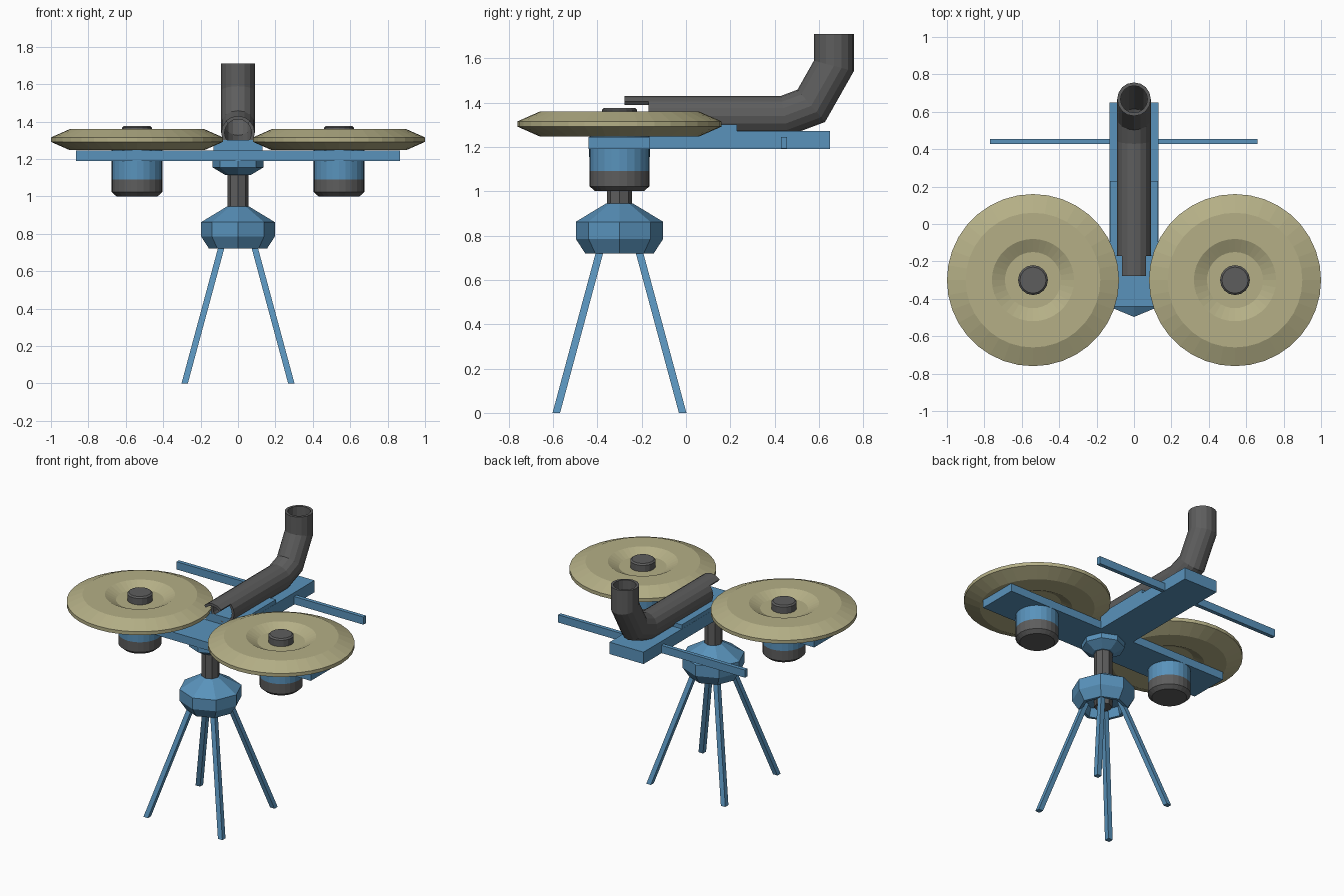
import bpy, bmesh, math
from mathutils import Vector

if "Cube" in bpy.data.objects:
    bpy.data.objects.remove(bpy.data.objects["Cube"])


def material(name, rgb):
    m = bpy.data.materials.new(name)
    m.diffuse_color = (*rgb, 1)
    m.use_nodes = True
    m.node_tree.nodes["Principled BSDF"].inputs["Base Color"].default_value = m.diffuse_color
    return m


BLUE = material("blue_paint", (0.10, 0.29, 0.50))
DARK = material("dark_grey", (0.11, 0.11, 0.11))
TAN = material("tan_rubber", (0.46, 0.43, 0.24))
CY = -0.30  # y of the stand and wheel axes


def finish(name, bm, mat, recalc=True):
    if recalc:
        bmesh.ops.recalc_face_normals(bm, faces=bm.faces)
    me = bpy.data.meshes.new(name)
    bm.to_mesh(me)
    bm.free()
    me.materials.append(mat)
    ob = bpy.data.objects.new(name, me)
    bpy.context.collection.objects.link(ob)
    return ob


def skin(bm, rings, closed=True):
    """Bridge successive rings of points with quads."""
    vs = [[bm.verts.new(p) for p in r] for r in rings]
    n = len(vs[0])
    for a, b in zip(vs, vs[1:]):
        for i in range(n if closed else n - 1):
            j = (i + 1) % n
            bm.faces.new((a[i], a[j], b[j], b[i]))
    return vs


def lathe(name, profile, x, mat, sides, caps=(True, True)):
    """Revolve (radius, z) points about a vertical axis at (x, CY)."""
    bm = bmesh.new()
    ang = [2 * math.pi * i / sides for i in range(sides)]
    vs = skin(bm, [[(x + r * math.cos(a), CY + r * math.sin(a), z) for a in ang]
                   for r, z in profile])
    if caps[0]:
        bm.faces.new(vs[0])
    if caps[1]:
        bm.faces.new(vs[-1])
    return finish(name, bm, mat)


def box(name, x0, x1, y0, y1, z0, z1, mat=BLUE):
    bm = bmesh.new()
    vs = skin(bm, [[(x0, y0, z), (x1, y0, z), (x1, y1, z), (x0, y1, z)] for z in (z0, z1)])
    bm.faces.new(vs[0])
    bm.faces.new(vs[1])
    return finish(name, bm, mat)


def pipe(name, path, radius, angles, wall, closed=True):
    """Sweep a round section along (y, z) points with mitred bends, then give it a wall."""
    pts = [Vector(p) for p in path]
    rings = []
    for i, p in enumerate(pts):
        d0 = (p - pts[i - 1]).normalized() if i else (pts[1] - p).normalized()
        d1 = (pts[i + 1] - p).normalized() if i < len(pts) - 1 else d0
        t = (d0 + d1).normalized()
        up = Vector((-t.y, t.x)) / t.dot(d0)
        rings.append([(radius * math.cos(a), p.x + up.x * radius * math.sin(a),
                       p.y + up.y * radius * math.sin(a)) for a in angles])
    bm = bmesh.new()
    skin(bm, rings, closed)
    bm.normal_update()
    f = next(iter(bm.faces))
    c = f.calc_center_median()
    if f.normal.dot(c - Vector((0, c.y, path[0][1]))) < 0:
        bmesh.ops.reverse_faces(bm, faces=bm.faces)
    ob = finish(name, bm, DARK, recalc=False)
    mod = ob.modifiers.new("wall", 'SOLIDIFY')
    mod.thickness = wall
    mod.offset = -1
    return ob


# Stand: splayed legs, open-bottomed hub, column and flange
for sx in (-1, 1):
    for sy in (-1, 1):
        bm = bmesh.new()
        h = 0.017
        sq = ((-h, -h), (h, -h), (h, h), (-h, h))
        vs = skin(bm, [[(sx * c + u, CY + sy * c + v, z) for u, v in sq]
                       for c, z in ((0.285, 0), (0.08, 0.76))])
        bm.faces.new(vs[0])
        bm.faces.new(vs[1])
        finish(f"leg_{'front' if sy < 0 else 'back'}_{'left' if sx < 0 else 'right'}", bm, BLUE)

lathe("stand_hub", [(0.12, 0.78), (0.135, 0.72), (0.155, 0.72), (0.197, 0.785),
                    (0.197, 0.862), (0.06, 0.945)], 0, BLUE, 8)
lathe("column", [(0.057, 0.73), (0.057, 1.13)], 0, DARK, 8)
lathe("column_flange", [(0.07, 1.115), (0.137, 1.155), (0.137, 1.19)], 0, BLUE, 8)

# Frame
box("cross_plate", -0.865, 0.865, -0.44, -0.165, 1.19, 1.245)
box("main_beam", -0.13, 0.13, -0.17, 0.65, 1.19, 1.272)
box("barrel_saddle", -0.129, 0.129, -0.17, 0.23, 1.25, 1.30)
box("rear_bar", -0.77, 0.66, 0.428, 0.455, 1.192, 1.245)

# Wheels with motors below and axle caps above
for side, x in (("left", -0.54), ("right", 0.54)):
    half = [(0.15, 0.02), (0.22, 0.056), (0.36, 0.056), (0.46, 0.012)]
    prof = [(r, 1.303 - z) for r, z in half] + [(r, 1.303 + z) for r, z in reversed(half)]
    lathe(f"wheel_{side}", prof, x, TAN, 36)
    lathe(f"axle_cap_{side}", [(0.08, 1.24), (0.08, 1.367), (0.07, 1.376)], x, DARK, 16)
    lathe(f"motor_body_{side}", [(0.135, 1.09), (0.135, 1.247)], x, BLUE, 24)
    lathe(f"motor_cap_{side}", [(0.11, 1.0), (0.135, 1.022), (0.135, 1.09)], x, DARK, 24)

# Barrel: straight tube bending upward, with a curved lip in front
ring = [2 * math.pi * i / 16 for i in range(16)]
pipe("barrel", [(-0.17, 1.34), (0.445, 1.34), (0.565, 1.385), (0.667, 1.565), (0.667, 1.71)],
     0.09, ring, 0.018)
arc = [math.radians(45 + 22.5 * i) for i in range(5)]
pipe("barrel_lip", [(-0.277, 1.34), (-0.165, 1.34)], 0.09, arc, 0.018, closed=False)
